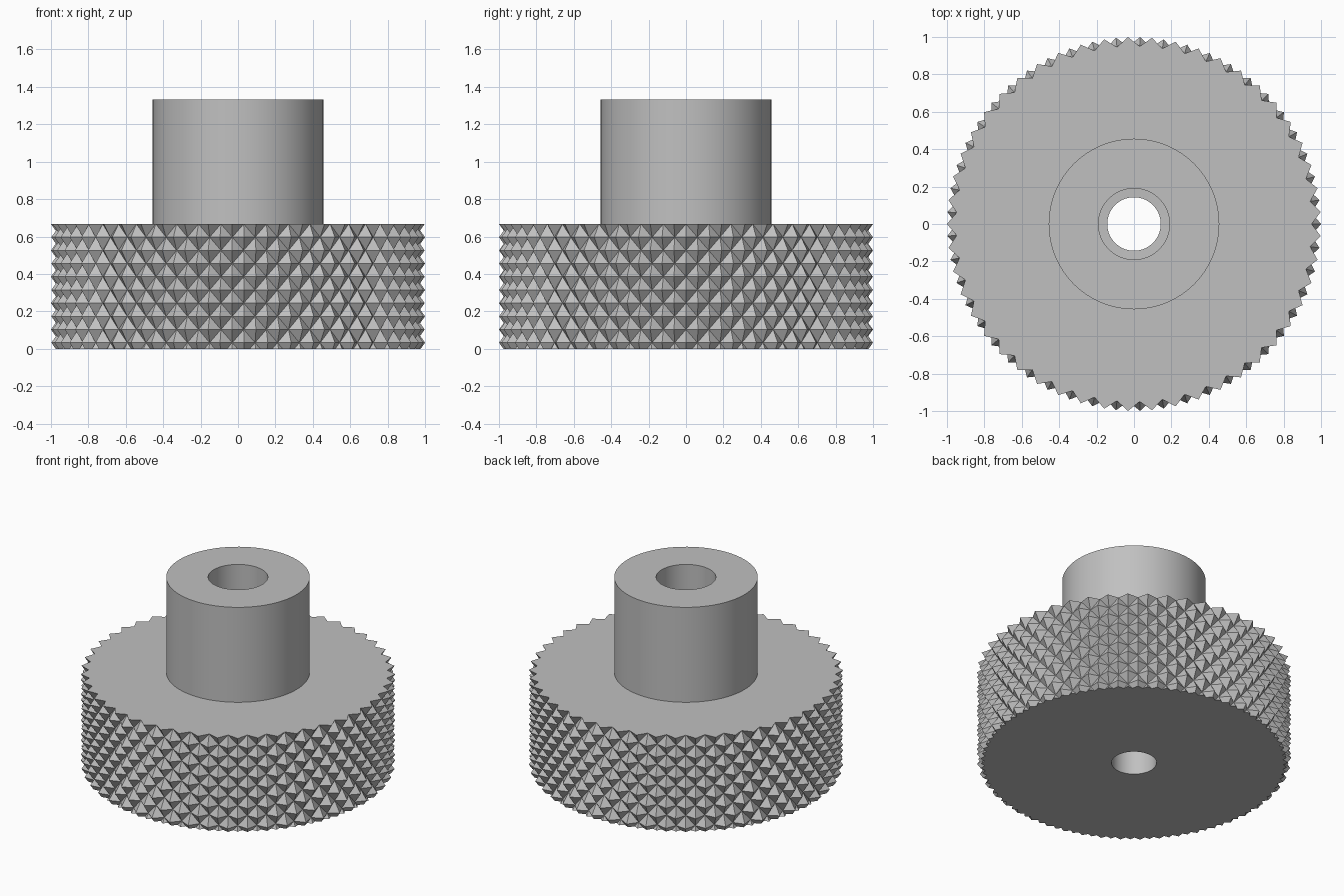
import bpy, bmesh, math

if "Cube" in bpy.data.objects:
    bpy.data.objects.remove(bpy.data.objects["Cube"])

TEETH, PITCH_Z = 49, 0.0705          # knurl count and half-row height
R_PEAK, R_PIT = 1.0, 0.95
Z_WHEEL, Z_TOP = 0.667, 1.333
COLS, ROWS = TEETH * 2, 10
SIDES = 96


def polar(r, k, n, z):
    a = 2 * math.pi * k / n
    return (r * math.cos(a), r * math.sin(a), z)


bm = bmesh.new()

# Knurled rim: checkerboard of peaks and pits, creased from pit to pit
grid = [[bm.verts.new(polar(R_PIT if (i + j) % 2 == 0 else R_PEAK, i, COLS,
                            Z_WHEEL - PITCH_Z * j))
         for i in range(COLS)] for j in range(ROWS + 1)]
for j in range(ROWS):
    for i in range(COLS):
        n = (i + 1) % COLS
        a, b, c, d = grid[j][i], grid[j][n], grid[j + 1][n], grid[j + 1][i]
        tris = ((a, c, b), (a, d, c)) if (i + j) % 2 == 0 else ((a, d, b), (b, d, c))
        for t in tris:
            bm.faces.new(t)
# Trim the rim flat on the ground
bmesh.ops.bisect_plane(bm, geom=bm.verts[:] + bm.edges[:] + bm.faces[:], dist=1e-5,
                       plane_co=(0, 0, 0), plane_no=(0, 0, -1), clear_outer=True)

# Hub and stepped bore, as a turned profile
profile = [(0.456, Z_WHEEL), (0.456, Z_TOP), (0.19, Z_TOP),
           (0.19, Z_WHEEL), (0.143, Z_WHEEL - 0.002), (0.143, 0)]
rings = [[bm.verts.new(polar(r, k, SIDES, z)) for k in range(SIDES)] for r, z in profile]
for lo, hi in zip(rings, rings[1:]):
    for k in range(SIDES):
        n = (k + 1) % SIDES
        bm.faces.new((lo[k], lo[n], hi[n], hi[k]))

# Flat shoulder and underside between the open rims
for z in (Z_WHEEL, 0):
    rim = [e for e in bm.edges if e.is_boundary
           and all(abs(v.co.z - z) < 1e-4 for v in e.verts)]
    bmesh.ops.triangle_fill(bm, edges=rim, use_beauty=True, normal=(0, 0, 1 if z else -1))
bmesh.ops.recalc_face_normals(bm, faces=bm.faces[:])

mesh = bpy.data.meshes.new("knurled_knob")
bm.to_mesh(mesh)
bm.free()
knob = bpy.data.objects.new("knurled_knob", mesh)
bpy.context.collection.objects.link(knob)

grey = bpy.data.materials.new("plain_grey")
grey.diffuse_color = (0.53, 0.53, 0.53, 1)
grey.use_nodes = True
grey.node_tree.nodes["Principled BSDF"].inputs["Base Color"].default_value = grey.diffuse_color
mesh.materials.append(grey)

bpy.context.view_layer.objects.active = knob
knob.select_set(True)
bpy.ops.object.shade_smooth_by_angle(angle=math.radians(25))
